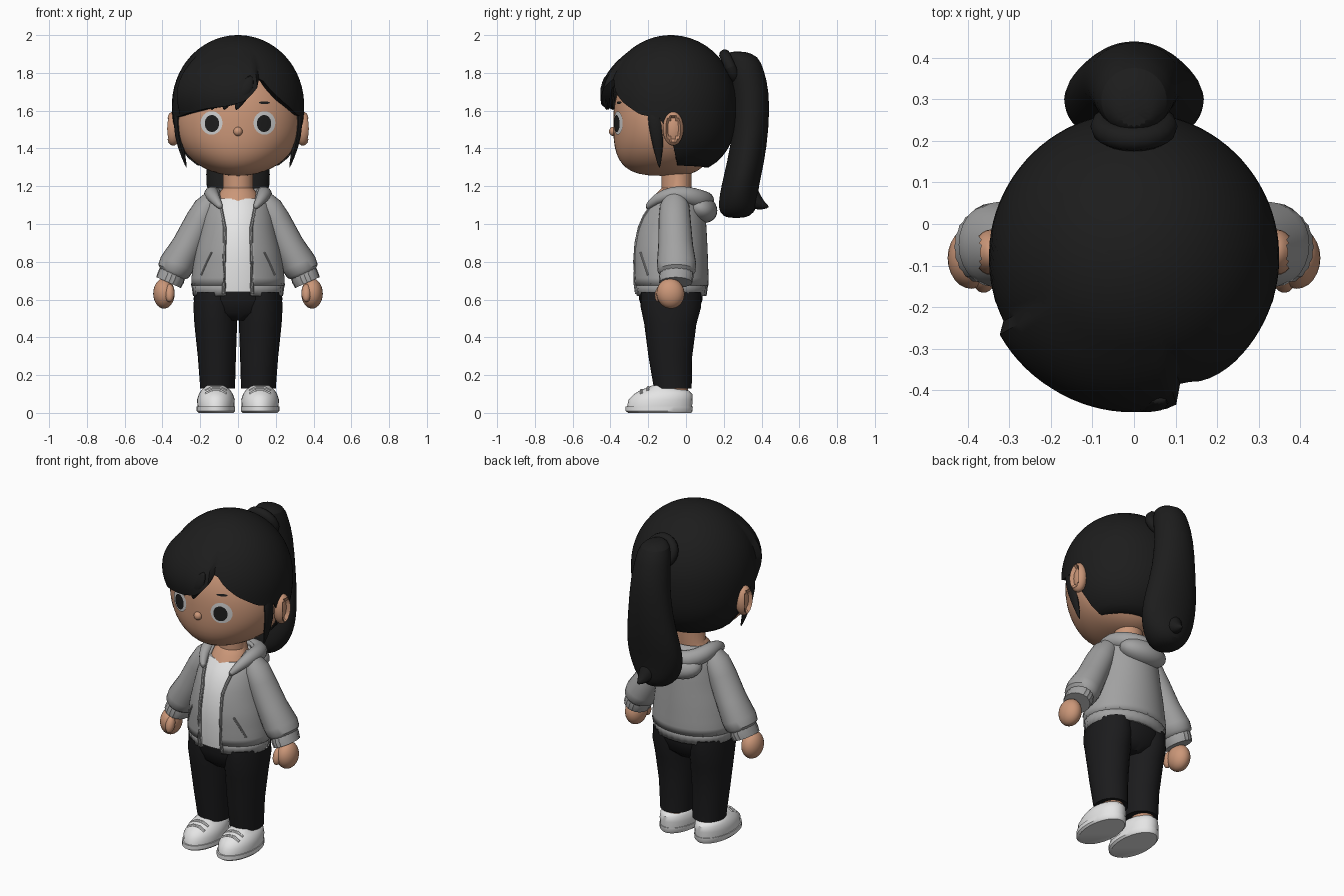
import bpy, bmesh, math
from mathutils import Vector, Matrix

if "Cube" in bpy.data.objects:
    bpy.data.objects.remove(bpy.data.objects["Cube"])


def material(name, r, g, b):
    m = bpy.data.materials.new(name)
    m.use_nodes = True
    m.diffuse_color = (r, g, b, 1)
    node = next(k for k in m.node_tree.nodes if k.type == 'BSDF_PRINCIPLED')
    node.inputs["Base Color"].default_value = (r, g, b, 1)
    node.inputs["Roughness"].default_value = 0.8
    return m


HAIR = material("hair_black", .012, .012, .012)
PANTS = material("trouser_black", .011, .011, .012)
SKIN = material("skin", .60, .31, .19)
GREY = material("jacket_grey", .36, .36, .36)
WHITE = material("shirt_white", .80, .80, .80)
SHOE = material("shoe_white", .78, .78, .78)
EYE = material("eye_white", .62, .62, .62)
TAU = 2 * math.pi


def finish(name, bm, mat, sub=0, angle=40):
    me = bpy.data.meshes.new(name)
    bm.to_mesh(me)
    bm.free()
    me.materials.append(mat)
    ob = bpy.data.objects.new(name, me)
    bpy.context.collection.objects.link(ob)
    bpy.ops.object.select_all(action='DESELECT')
    ob.select_set(True)
    bpy.context.view_layer.objects.active = ob
    bpy.ops.object.shade_smooth_by_angle(angle=math.radians(angle))
    if sub:
        ob.modifiers.new("round", 'SUBSURF').levels = sub
        ob.modifiers["round"].render_levels = sub
    return ob


def skin_rings(name, rings, mat, caps=(True, True), wrap=True, sub=0):
    bm = bmesh.new()
    vs = [[bm.verts.new(p) for p in ring] for ring in rings]
    n = len(vs[0])
    for a, b in zip(vs, vs[1:]):
        for j in range(n if wrap else n - 1):
            k = (j + 1) % n
            bm.faces.new((a[j], a[k], b[k], b[j]))
    if caps[0]:
        bm.faces.new(vs[0][::-1])
    if caps[1]:
        bm.faces.new(vs[-1])
    if all(caps):
        bmesh.ops.recalc_face_normals(bm, faces=bm.faces)
    return finish(name, bm, mat, sub)


def loft(name, rings, mat, tilt=0, n=24, sub=0, ripple=0):
    """Elliptical rings (x, y, z, rx, ry), tilted about y."""
    out = []
    for x, y, z, rx, ry in rings:
        row = []
        for j in range(n):
            a, k = TAU * j / n, 1 + ripple * (-1) ** j
            u = rx * k * math.sin(a)
            row.append((x + u * math.cos(tilt), y - ry * k * math.cos(a), z + u * math.sin(tilt)))
        out.append(row)
    return skin_rings(name, out, mat, sub=sub)


def tube(name, pts, mat, n=8, sub=0):
    """Round tube along points (x, y, z, radius)."""
    out = []
    for i, p in enumerate(pts):
        c = Vector(p[:3])
        t = (Vector(pts[min(i + 1, len(pts) - 1)][:3]) - Vector(pts[max(i - 1, 0)][:3])).normalized()
        side = t.cross((0, 0, 1)).normalized()
        up = side.cross(t)
        out.append([c + p[3] * (math.cos(TAU * j / n) * side + math.sin(TAU * j / n) * up) for j in range(n)])
    return skin_rings(name, out, mat, sub=sub)


def blob(name, loc, rad, mat, rx=0, dent=0):
    bm = bmesh.new()
    bmesh.ops.create_uvsphere(bm, u_segments=24, v_segments=14, radius=1)
    for v in bm.verts:
        if dent and v.co.x * dent > .72:
            v.co.x -= dent * .6
    bm.transform(Matrix.Translation(loc) @ Matrix.Rotation(rx, 4, 'X') @ Matrix.Diagonal((*rad, 1)))
    return finish(name, bm, mat)


def interp(table, t):
    for a, b in zip(table, table[1:]):
        if t <= b[0]:
            k = max(0, (t - a[0]) / (b[0] - a[0]))
            return [p + (q - p) * k for p, q in zip(a[1:], b[1:])]
    return list(table[-1][1:])


def bulge(h, n):
    return max(0, 1 - abs(h) ** n) ** (1 / n)


# Head
def head_scale(h):
    return (.335 * bulge(h, 2.1 if h < 0 else 2), .285 * bulge(h, 3.3 if h < 0 else 2.2))


def head_z(h):
    return 1.55 + h * (.295 if h < 0 else .33)


rows = []
for i in range(25):
    h = -math.cos(math.pi * (i + .15) / 24.3)
    sx, sy = head_scale(h)
    rows.append([(sx * math.sin(a), -.10 - sy * math.cos(a) * (1 if math.cos(a) > 0 else .84), head_z(h))
                 for a in (TAU * j / 48 for j in range(48))])
skin_rings("head", rows, SKIN)


def face_y(x, z):
    h = (z - 1.55) / (.295 if z < 1.55 else .33)
    sx, sy = head_scale(h)
    return -.10 - sy * math.sqrt(max(0, 1 - (x / sx) ** 2))


def face_plate(name, x, z, rx, rz, lift, mat):
    rings = []
    for k in (1, .66, .33):
        pts = [(x + k * rx * math.cos(TAU * j / 24), z + k * rz * math.sin(TAU * j / 24)) for j in range(24)]
        rings.append([(px, face_y(px, pz) - lift, pz) for px, pz in pts])
    skin_rings(name, rings, mat, caps=(False, True))


blob("nose", (0, -.386, 1.49), (.024, .022, .024), SKIN)
loft("neck", [(0, -.075, 1.10, .12, .115), (0, -.065, 1.165, .10, .09), (0, -.05, 1.19, .08, .08),
              (0, -.05, 1.32, .08, .08)], SKIN)

# Hair cap: lower edge height by angle from the front
HAIRLINE = [(-180, 1.30), (-98, 1.31), (-90, 1.46), (-80, 1.56), (-62, 1.57), (-45, 1.59), (-28, 1.61),
            (-8, 1.625), (6, 1.65), (15, 1.71), (21, 1.78), (30, 1.71), (42, 1.65), (62, 1.58),
            (80, 1.56), (90, 1.46), (98, 1.31), (180, 1.30)]
N = 90
cap = [[] for _ in range(22)]
for j in range(N):
    deg = -180 + 360 * j / N
    a = math.radians(deg)
    low = math.acos((interp(HAIRLINE, deg)[0] - 1.63) / .37)
    for i in range(22):
        h = math.cos(low * (1 - max(0, i - 1) / 20.3))
        r = .35 * bulge(h, 2.5 if h < 0 else 2)
        if -62 < deg < 20:
            r *= 1 + .09 * max(0, 1 - ((h - .3) / .45) ** 2)
        r *= .87 if i == 0 else 1
        cap[i].append((r * math.sin(a), -.08 - r * math.cos(a), 1.63 + .37 * h))
skin_rings("hair_cap", cap, HAIR, caps=(False, True))

# Fringe locks sweeping away from the parting
for i, x in enumerate((-.01, -.075, -.14, -.21)):
    y = -.08 - .36 * math.sqrt(1 - (x / .36) ** 2)
    loft("fringe_lock_%d" % i, [(x + .075, y + .02, 1.79, .015, .01), (x + .055, y - .002, 1.72, .045, .016),
                                (x + .025, y + .005, 1.66, .038, .018), (x, y + .022, 1.60, .006, .006)],
         HAIR, n=10, sub=1)

# Ponytail with tie and flicked tip
loft("ponytail", [(0, .27, 1.915, .04, .04), (0, .30, 1.89, .085, .085), (0, .315, 1.82, .10, .097),
                  (0, .345, 1.70, .115, .10), (0, .345, 1.50, .135, .095), (0, .315, 1.32, .17, .10),
                  (0, .285, 1.20, .175, .10), (0, .275, 1.11, .14, .105), (0, .27, 1.06, .10, .095),
                  (0, .265, 1.03, .05, .05)], HAIR, n=20, sub=1)
tube("ponytail_tip", [(0, .30, 1.20, .07), (.01, .35, 1.13, .06), (.02, .40, 1.095, .03), (.02, .44, 1.09, .004)],
     HAIR, sub=1)
tie = [(.075 * math.cos(a), .235 - .03 * math.sin(a), 1.83 + .065 * math.sin(a)) for a in
       (TAU * j / 20 for j in range(20))]
rows = []
for x, y, z in tie:
    out = Vector((x, y - .235, z - 1.83)).normalized()
    axis = Vector((0, .91, .42))
    rows.append([Vector((x, y, z)) + .03 * (math.cos(TAU * k / 10) * out + math.sin(TAU * k / 10) * axis)
                 for k in range(10)])
skin_rings("hair_tie", rows + rows[:1], HAIR)

# Torso profile: height, half width, front, back
TORSO = [(.62, .24, -.27, .11), (.69, .25, -.28, .12), (.85, .228, -.283, .115), (.95, .205, -.268, .11),
         (1.03, .19, -.245, .105), (1.12, .17, -.195, .09), (1.16, .145, -.15, .07), (1.19, .115, -.12, .05)]
OPENING = [(.62, .072), (.98, .066), (1.1, .09), (1.19, .105)]


def torso_point(a, z, k=1):
    rx, front, back = interp(TORSO, z)
    return (rx * k * math.sin(a), (front + back) / 2 - (back - front) / 2 * k * math.cos(a), z)


def torso_at(x, z, k=1):
    return torso_point(math.asin(max(-1, min(1, x / interp(TORSO, z)[0]))), z, k)


def jacket_piece(name, z0, z1, count, k=1, ripple=0):
    rows = []
    for i in range(count):
        z = z0 + (z1 - z0) * i / (count - 1)
        a = math.asin(min(.95, interp(OPENING, z)[0] / interp(TORSO, z)[0]))
        rows.append([torso_point(a + (TAU - 2 * a) * j / 64, z, k + ripple * (-1) ** j) for j in range(65)])
    ob = skin_rings(name, rows, GREY, caps=(False, False), wrap=False)
    mod = ob.modifiers.new("cloth", 'SOLIDIFY')
    mod.thickness, mod.offset = .02, -1


jacket_piece("jacket_body", .675, 1.19, 14)
jacket_piece("jacket_hem", .62, .685, 3, .985, .01)
skin_rings("shirt", [[torso_point(TAU * j / 40, z, .93) for j in range(40)]
                     for z in (.64, .7, .78, .85, .95, 1.03, 1.09, 1.135)], WHITE)

# Hood: rolled rim round the neck and a pouch behind
half = [(.085, -.215, 1.08, .014), (.125, -.16, 1.135, .03), (.145, -.07, 1.165, .042),
        (.135, .02, 1.15, .05), (.08, .085, 1.125, .055)]
tube("hood_rim", half + [(0, .105, 1.115, .057)] + [(-x, y, z, r) for x, y, z, r in half[::-1]], GREY, n=12, sub=1)
blob("hood_pouch", (0, .075, 1.085), (.15, .095, .075), GREY, rx=-.5)

# Pelvis
loft("pelvis", [(0, -.08, .49, .10, .10), (0, -.08, .53, .20, .145), (0, -.08, .60, .235, .168),
                (0, -.08, .67, .23, .17)], PANTS, n=32)

for s, side in ((1, "left"), (-1, "right")):
    # Face details and side hair
    face_plate(side + "_eye", s * .14, 1.535, .058, .062, .005, EYE)
    face_plate(side + "_pupil", s * .138, 1.532, .038, .045, .009, HAIR)
    face_plate(side + "_brow", s * .14, 1.642, .03, .007, .006, HAIR)
    blob(side + "_ear", (s * .343, -.068, 1.505), (.045, .055, .09), SKIN, dent=s)
    loft(side + "_side_lock", [(s * .315, -.17, 1.62, .02, .04), (s * .325, -.16, 1.52, .02, .042),
                               (s * .305, -.148, 1.41, .02, .03), (s * .27, -.14, 1.29, .003, .004)],
         HAIR, n=10, sub=1)

    # Jacket trims
    tube(side + "_zip_edge", [torso_at(s * (interp(OPENING, z)[0] + .004), z, .995) + (.009,)
                              for z in (.63, .69, .8, .9, .98, 1.04, 1.1)], GREY)
    tube(side + "_pocket_seam", [torso_at(s * x, z) + (.006,) for x, z in ((.14, .85), (.165, .80), (.195, .73))], GREY)

    # Sleeve, cuff and hand
    loft(side + "_sleeve", [(s * .125, -.06, 1.15, .045, .05), (s * .163, -.06, 1.095, .068, .078),
                            (s * .20, -.06, 1.02, .078, .085), (s * .265, -.055, .89, .083, .092),
                            (s * .322, -.05, .79, .094, .104), (s * .342, -.05, .75, .088, .10),
                            (s * .348, -.05, .735, .07, .085)], GREY, tilt=s * .42)
    loft(side + "_cuff", [(s * .346, -.05, .745, .07, .085), (s * .354, -.052, .72, .073, .09),
                          (s * .368, -.055, .69, .07, .086)], GREY, tilt=s * .42, n=40, ripple=.02)
    blob(side + "_hand", (s * .392, -.082, .632), (.057, .074, .08), SKIN, rx=.15)
    blob(side + "_thumb", (s * .362, -.135, .635), (.026, .028, .05), SKIN, rx=-.3)

    # Trouser leg and ankle
    loft(side + "_leg", [(s * .108, -.07, .13, .092, .10), (s * .112, -.083, .3, .101, .116),
                         (s * .118, -.083, .47, .113, .138), (s * .121, -.08, .56, .115, .16),
                         (s * .121, -.08, .64, .11, .16)], PANTS)
    loft(side + "_ankle", [(s * .11, -.06, z, .06, .07) for z in (.06, .15)], SKIN)

    # Shoe: height, toe, heel, half width
    profile = [(.03, -.312, .032, .097), (.07, -.305, .035, .10), (.10, -.275, .033, .09),
               (.118, -.245, .015, .078), (.145, -.18, -.09, .05)]
    sole = [(0, -.305, .028, .092), (.01, -.32, .035, .102), (.035, -.32, .036, .102)]
    for part, shape in (("_shoe", profile), ("_sole", sole)):
        loft(side + part, [(s * .117, (t + b) / 2, z, w, (b - t) / 2) for z, t, b, w in shape], SHOE, n=28)
    for i, (y, z) in enumerate(((-.235, .115), (-.20, .13))):
        tube("%s_lace_%d" % (side, i), [(s * .117 + dx, y, z + dz, .009) for dx, dz in
                                        ((-.055, -.015), (-.02, .004), (.02, .004), (.055, -.015))], SHOE)
